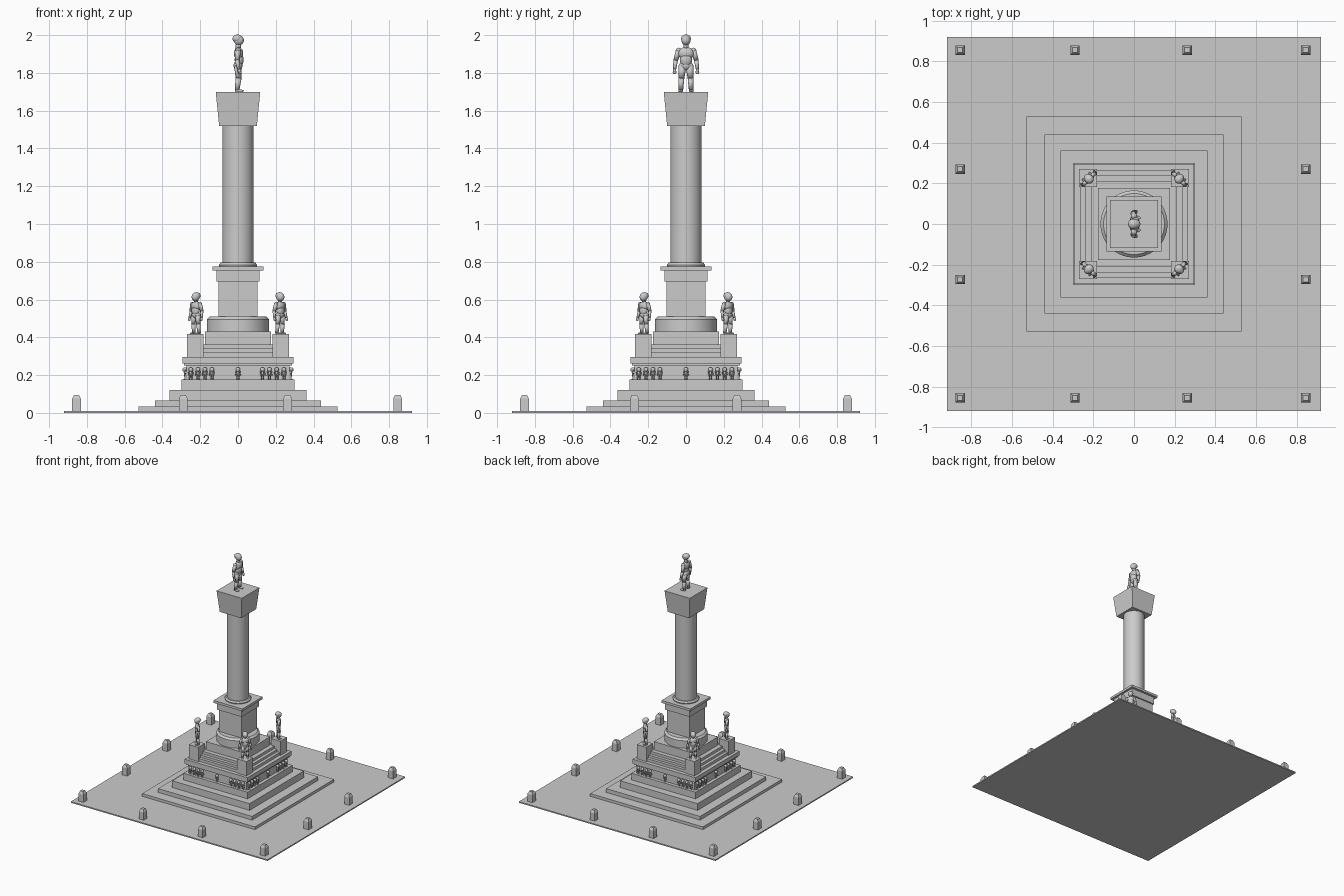
import bpy, bmesh, math
from mathutils import Vector, Matrix

cube = bpy.data.objects.get("Cube")
if cube:
    bpy.data.objects.remove(cube, do_unlink=True)

stone = bpy.data.materials.new("grey stone")
stone.use_nodes = True
stone.diffuse_color = (0.6, 0.6, 0.6, 1)
stone.node_tree.nodes["Principled BSDF"].inputs["Base Color"].default_value = (0.6, 0.6, 0.6, 1)


def add_object(name, mesh, location=(0, 0, 0), turn=0, scale=1):
    obj = bpy.data.objects.new(name, mesh)
    obj.location, obj.rotation_euler.z, obj.scale = location, turn, (scale,) * 3
    bpy.context.collection.objects.link(obj)
    return obj


def finish(name, bm, smooth=False):
    bmesh.ops.recalc_face_normals(bm, faces=bm.faces)
    mesh = bpy.data.meshes.new(name)
    bm.to_mesh(mesh)
    bm.free()
    mesh.materials.append(stone)
    for face in mesh.polygons:
        face.use_smooth = smooth
    return mesh


def block(name, half, z0, z1, top=None, x=0, y=0):
    """Square block, optionally with a different half width at the top."""
    bm = bmesh.new()
    r = math.sqrt(2)
    bmesh.ops.create_cone(bm, cap_ends=True, segments=4, radius1=half * r,
                          radius2=(top or half) * r, depth=z1 - z0,
                          matrix=Matrix.Rotation(math.pi / 4, 4, "Z"))
    return add_object(name, finish(name, bm), (x, y, (z0 + z1) / 2))


def lathe(name, profile, sides=40):
    """Round solid turned from (radius, height) points."""
    bm = bmesh.new()
    rings = []
    for radius, z in profile:
        rings.append([bm.verts.new((radius * math.cos(a), radius * math.sin(a), z))
                      for a in (2 * math.pi * i / sides for i in range(sides))])
    for low, high in zip(rings, rings[1:]):
        for i in range(sides):
            j = (i + 1) % sides
            bm.faces.new((low[i], low[j], high[j], high[i]))
    bm.faces.new(rings[0])
    bm.faces.new(rings[-1])
    obj = add_object(name, finish(name, bm))
    bpy.ops.object.select_all(action="DESELECT")
    obj.select_set(True)
    bpy.context.view_layer.objects.active = obj
    bpy.ops.object.shade_smooth_by_angle(angle=math.radians(30))
    return obj


def ball(bm, centre, size, detail):
    bmesh.ops.create_uvsphere(bm, u_segments=detail, v_segments=detail // 2 + 2, radius=1,
                              matrix=Matrix.Translation(centre) @ Matrix.Diagonal((*size, 1)))


def limb(bm, points, radii, detail):
    """Chain of tapered tubes with rounded joints."""
    points = [Vector(p) for p in points]
    for a, b, ra, rb in zip(points, points[1:], radii, radii[1:]):
        turn = (b - a).to_track_quat("Z", "Y").to_matrix().to_4x4()
        bmesh.ops.create_cone(bm, cap_ends=True, segments=detail, radius1=ra, radius2=rb,
                              depth=(b - a).length,
                              matrix=Matrix.Translation((a + b) / 2) @ turn)
    for p, r in zip(points, radii):
        ball(bm, p, (r, r, r), detail)


def figure(name, head, detail):
    """Standing person of unit height that faces +x."""
    bm = bmesh.new()
    # Head with a cap of hair, and neck
    ball(bm, (0.015, 0, 1 - head), (head, head * 0.88, head), detail)
    ball(bm, (-0.01, 0, 1.01 - head * 0.8), (head, head * 0.95, head * 0.8), detail)
    limb(bm, [(0, 0, 0.75), (0.01, 0, 0.88)], [0.05, 0.042], detail)
    # Torso as stacked rounded masses
    ball(bm, (0.01, 0, 0.68), (0.085, 0.145, 0.11), detail)
    ball(bm, (0.02, 0, 0.57), (0.08, 0.11, 0.13), detail)
    ball(bm, (0, 0, 0.47), (0.082, 0.115, 0.09), detail)
    for s in (-1, 1):
        # Arm, leg and shoe
        limb(bm, [(0, s * 0.13, 0.73), (-0.015, s * 0.18, 0.56), (0.015, s * 0.2, 0.4),
                  (0.03, s * 0.2, 0.35)], [0.05, 0.04, 0.028, 0.032], detail)
        limb(bm, [(0, s * 0.062, 0.46), (0.01, s * 0.08, 0.25), (-0.015, s * 0.09, 0.04)],
             [0.068, 0.052, 0.04], detail)
        ball(bm, (0.025, s * 0.095, 0.025), (0.08, 0.04, 0.026), detail)
    return finish(name, bm, True)


# Paved ground and stepped platform
block("pavement", 0.92, 0, 0.01)
block("lower_step", 0.528, 0.01, 0.033)
block("second_step", 0.44, 0.033, 0.065)
block("third_step", 0.362, 0.065, 0.122)
block("frieze_plinth", 0.3, 0.122, 0.178)

# Frieze storey and its ledge
block("frieze_wall", 0.272, 0.178, 0.25)
block("frieze_ledge", 0.286, 0.25, 0.262)
block("frieze_cornice", 0.294, 0.262, 0.297)

# Small steps between corner pedestals
for i, (half, top) in enumerate([(0.262, 0.32), (0.238, 0.34), (0.212, 0.362), (0.176, 0.432)]):
    block(f"inner_step_{i + 1}", half, 0.29, top)

# Drum, square pedestal and column
lathe("round_drum", [(0.165, 0.432), (0.165, 0.495), (0.15, 0.51)])
block("pedestal_shaft", 0.104, 0.505, 0.7)
block("pedestal_neck", 0.115, 0.695, 0.755)
block("pedestal_cornice", 0.135, 0.755, 0.775)
lathe("column_base", [(0.1, 0.775), (0.102, 0.783), (0.092, 0.795)])
lathe("column", [(0.083, 0.79), (0.083, 1.525)])
block("capital", 0.1, 1.52, 1.7, top=0.118)

# Statue on the capital
add_object("top_statue", figure("statue", 0.09, 14), (0, 0, 1.697), 0, 0.303)

# Corner pedestals with outward facing figures
guard = figure("corner_statue", 0.105, 12)
for sx in (-1, 1):
    for sy in (-1, 1):
        block("corner_pedestal", 0.044, 0.29, 0.417, x=sx * 0.226, y=sy * 0.226)
        add_object("corner_statue", guard, (sx * 0.222, sy * 0.222, 0.415),
                   math.atan2(sy, sx), 0.222)

# Rows of little figures round the frieze
little = figure("frieze_figure", 0.19, 8)
for side in range(4):
    spin = Matrix.Rotation(side * math.pi / 2, 4, "Z")
    for along in (-0.25, -0.212, -0.175, -0.138, 0, 0.13, 0.167, 0.205, 0.243):
        place = spin @ Vector((0.281, along, 0.177))
        add_object("frieze_figure", little, place, side * math.pi / 2, 0.064)

# Bollards around the edge
spots = [(x, s * 0.855) for s in (-1, 1) for x in (-0.855, -0.29, 0.262, 0.845)]
spots += [(x, y) for x in (-0.855, 0.845) for y in (-0.273, 0.27)]
for x, y in spots:
    block("bollard", 0.023, 0.01, 0.075, x=x, y=y)
    block("bollard_cap", 0.023, 0.075, 0.096, top=0.013, x=x, y=y)
